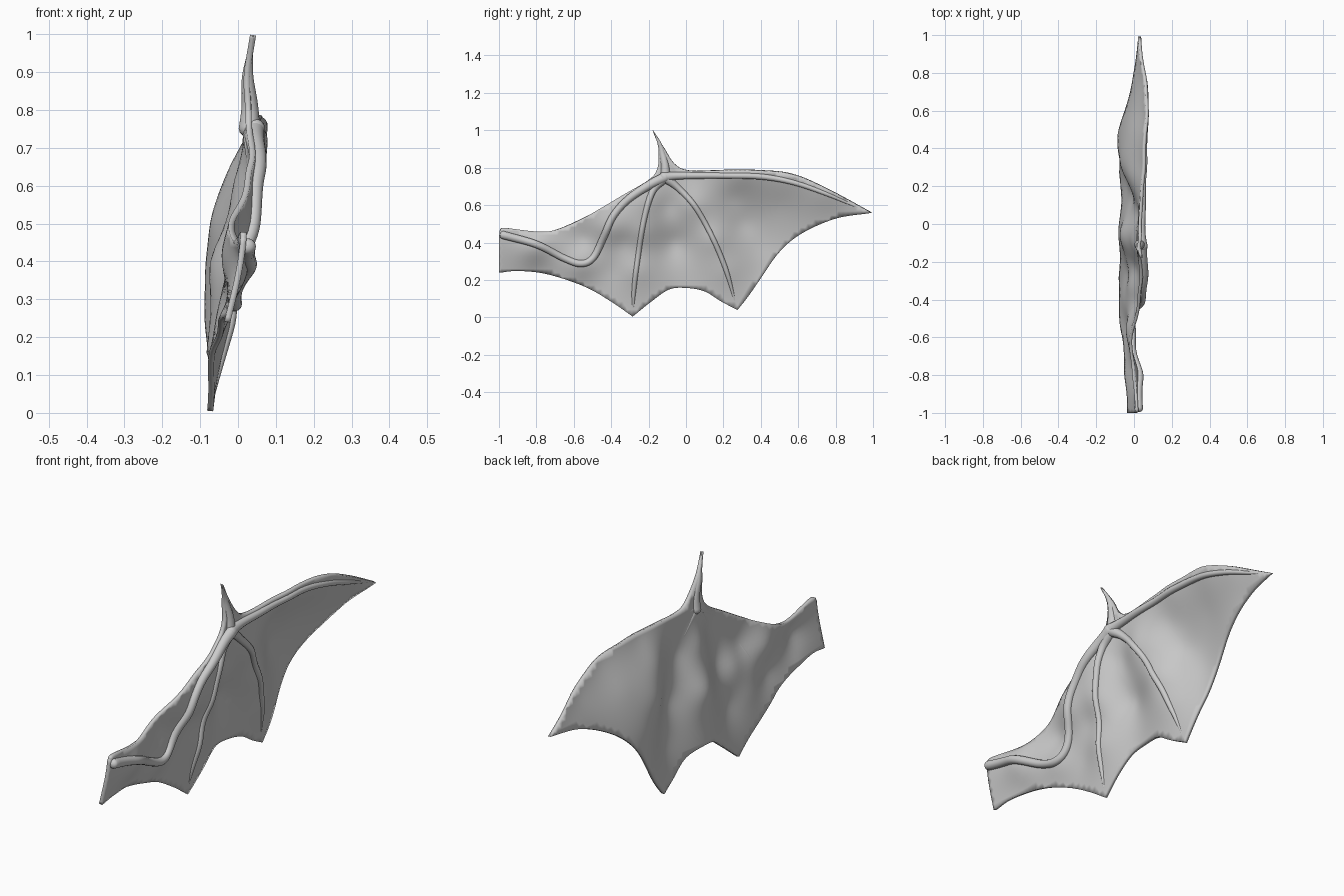
import bpy, bmesh, math
from mathutils import Vector, geometry

if "Cube" in bpy.data.objects:
    bpy.data.objects.remove(bpy.data.objects["Cube"])

# Depth samples of the wing sheet: (y, z, x)
DEPTH = [
    (-1, .47, .015), (-1, .24, -.028), (-.8, .45, .0), (-.8, .39, .018), (-.8, .25, -.042),
    (-.56, .29, -.02), (-.55, .17, -.065), (-.55, .42, -.035), (-.55, .53, -.005),
    (-.42, .47, .02), (-.3, .63, .04), (-.35, .64, .03), (-.15, .75, .028),
    (-.18, 1, .04), (-.14, .88, .023), (-.08, .82, .032),
    (-.4, .25, -.05), (-.33, .4, -.015),
    (-.2, .62, .035), (-.235, .45, .015), (-.265, .25, -.025), (-.285, .01, -.073),
    (-.09, .6, -.005), (-.06, .4, -.065), (-.05, .16, -.075),
    (.04, .6, .03), (.15, .42, .005), (.22, .25, -.03), (.28, .05, -.07),
    (.25, .64, -.015), (.3, .5, -.06), (.4, .38, -.078), (.4, .24, -.078),
    (.5, .6, -.015), (.62, .45, -.035), (.8, .53, .005),
    (0, .77, .03), (.3, .77, .05), (.57, .75, .066), (.75, .67, .057), (.99, .56, .03)]


def kernel(ay, az, by, bz):
    return math.sqrt((ay - by) ** 2 + (az - bz) ** 2 + .05 ** 2)


def solve_weights(pts):
    n = len(pts)
    m = [[kernel(p[0], p[1], q[0], q[1]) for q in pts] + [p[2]] for p in pts]
    for i in range(n):
        k = max(range(i, n), key=lambda r: abs(m[r][i]))
        m[i], m[k] = m[k], m[i]
        for r in range(n):
            if r != i:
                f = m[r][i] / m[i][i]
                m[r] = [a - f * b for a, b in zip(m[r], m[i])]
    return [m[i][n] / m[i][i] for i in range(n)]


WEIGHTS = solve_weights(DEPTH)


def depth(y, z):
    return sum(w * kernel(y, z, p[0], p[1]) for w, p in zip(WEIGHTS, DEPTH))


def spline(pts, steps):
    """Catmull-Rom through points of any dimension."""
    v = [Vector(p) for p in pts]
    v = [2 * v[0] - v[1]] + v + [2 * v[-1] - v[-2]]
    out = []
    for i in range(1, len(v) - 2):
        a, b, c, d = v[i - 1:i + 3]
        for s in range(steps):
            t = s / steps
            out.append(.5 * (2 * b + (c - a) * t + (2 * a - 5 * b + 4 * c - d) * t * t
                             + (3 * b - a - 3 * c + d) * t ** 3))
    return out + [v[-2]]


def add_object(name, bm):
    me = bpy.data.meshes.new(name)
    bm.to_mesh(me)
    bm.free()
    for p in me.polygons:
        p.use_smooth = True
    ob = bpy.data.objects.new(name, me)
    bpy.context.collection.objects.link(ob)
    return ob


# Membrane outline, one smooth run between each pair of corners
RUNS = [
    [(-1, .24), (-.9, .25), (-.75, .235), (-.55, .17), (-.4, .085), (-.285, .005)],
    [(-.285, .005), (-.18, .09), (-.09, .15), (0, .158), (.1, .14), (.19, .085), (.275, .04)],
    [(.275, .04), (.33, .11), (.4, .21), (.5, .35), (.62, .45), (.8, .53), (.992, .56)],
    [(.992, .56), (.75, .69), (.57, .765), (.4, .785), (.2, .787), (.02, .785), (-.06, .82),
     (-.12, .91), (-.178, .998)],
    [(-.178, .998), (-.152, .93), (-.145, .86), (-.155, .79), (-.2, .735), (-.35, .645),
     (-.55, .53), (-.7, .467), (-.8, .457), (-.97, .478), (-.998, .46)],
    [(-.998, .46), (-1, .35), (-1, .24)]]
outline = [p for run in RUNS for p in spline(run, 8)[:-1]]
n = len(outline)
inner = [Vector((-1 + .025 * i + .0125 * (j % 2), .02 + .022 * j))
         for i in range(80) for j in range(42)]
inner = [p for p in inner if min((p - q).length for q in outline) > .012]
edges = [(i, (i + 1) % n) for i in range(n)]
verts, _, faces = geometry.delaunay_2d_cdt(outline + inner, edges, [], 1, 1e-6)[:3]

bm = bmesh.new()
bv = [bm.verts.new((depth(v.x, v.y), v.x, v.y)) for v in verts]
for f in faces:
    bm.faces.new([bv[i] for i in f])
bmesh.ops.delete(bm, geom=[v for v in bm.verts if not v.link_faces], context='VERTS')
bm.normal_update()
membrane = add_object("wing_membrane", bm)
solid = membrane.modifiers.new("thickness", 'SOLIDIFY')
solid.thickness = .016
solid.offset = 0


def bone(name, path, lift, sides=14):
    """Tapered round tube lying on the +x face of the sheet; path is (y, z, radius)."""
    pts = spline(path, 8)
    cen = [Vector((depth(p.x, p.y) + lift * p.z, p.x, p.y)) for p in pts]
    rad = [max(p.z, .002) for p in pts]
    # rounded ends
    for end, step in ((0, 1), (-1, -1)):
        d = (cen[end] - cen[end + step]).normalized()
        c, r = cen[end].copy(), rad[end]
        for a in (30, 60, 85):
            t = math.radians(a)
            at = 0 if end == 0 else len(cen)
            cen.insert(at, c + d * r * math.sin(t) * .8)
            rad.insert(at, r * math.cos(t))
    bm = bmesh.new()
    rings = []
    for i, c in enumerate(cen):
        tan = (cen[min(i + 1, len(cen) - 1)] - cen[max(i - 1, 0)]).normalized()
        u = (Vector((1, 0, 0)) - tan * tan.x).normalized()
        w = tan.cross(u)
        rings.append([bm.verts.new(c + rad[i] * (u * math.cos(k * math.tau / sides)
                      + w * math.sin(k * math.tau / sides))) for k in range(sides)])
    for a, b in zip(rings, rings[1:]):
        for k in range(sides):
            bm.faces.new((a[k], a[k - 1], b[k - 1], b[k]))
    bm.faces.new(rings[0])
    bm.faces.new(rings[-1])
    bmesh.ops.recalc_face_normals(bm, faces=bm.faces)
    return add_object(name, bm)


# Arm, fingers and thumb claw
bone("arm_bone", [(-.978, .44, .022), (-.8, .39, .02), (-.65, .315, .019), (-.56, .287, .019),
                  (-.495, .32, .019), (-.44, .43, .02), (-.39, .54, .02), (-.31, .63, .021),
                  (-.2, .705, .024), (-.11, .75, .028)], .6)
bone("leading_finger", [(-.12, .75, .028), (-.03, .757, .02), (.2, .757, .016), (.4, .752, .016),
                        (.57, .722, .014), (.75, .66, .011), (.975, .564, .003)], .6)
bone("inner_finger", [(-.12, .74, .026), (-.18, .67, .018), (-.225, .52, .015), (-.26, .3, .014),
                      (-.278, .15, .012), (-.284, .03, .004)], .5)
bone("middle_finger", [(-.11, .745, .026), (-.04, .69, .018), (.05, .59, .015), (.14, .43, .014),
                       (.215, .25, .013), (.268, .06, .004)], .5)
bone("thumb_claw", [(-.11, .75, .028), (-.112, .81, .022), (-.125, .87, .017), (-.142, .93, .01),
                    (-.176, .996, .002)], .1)
